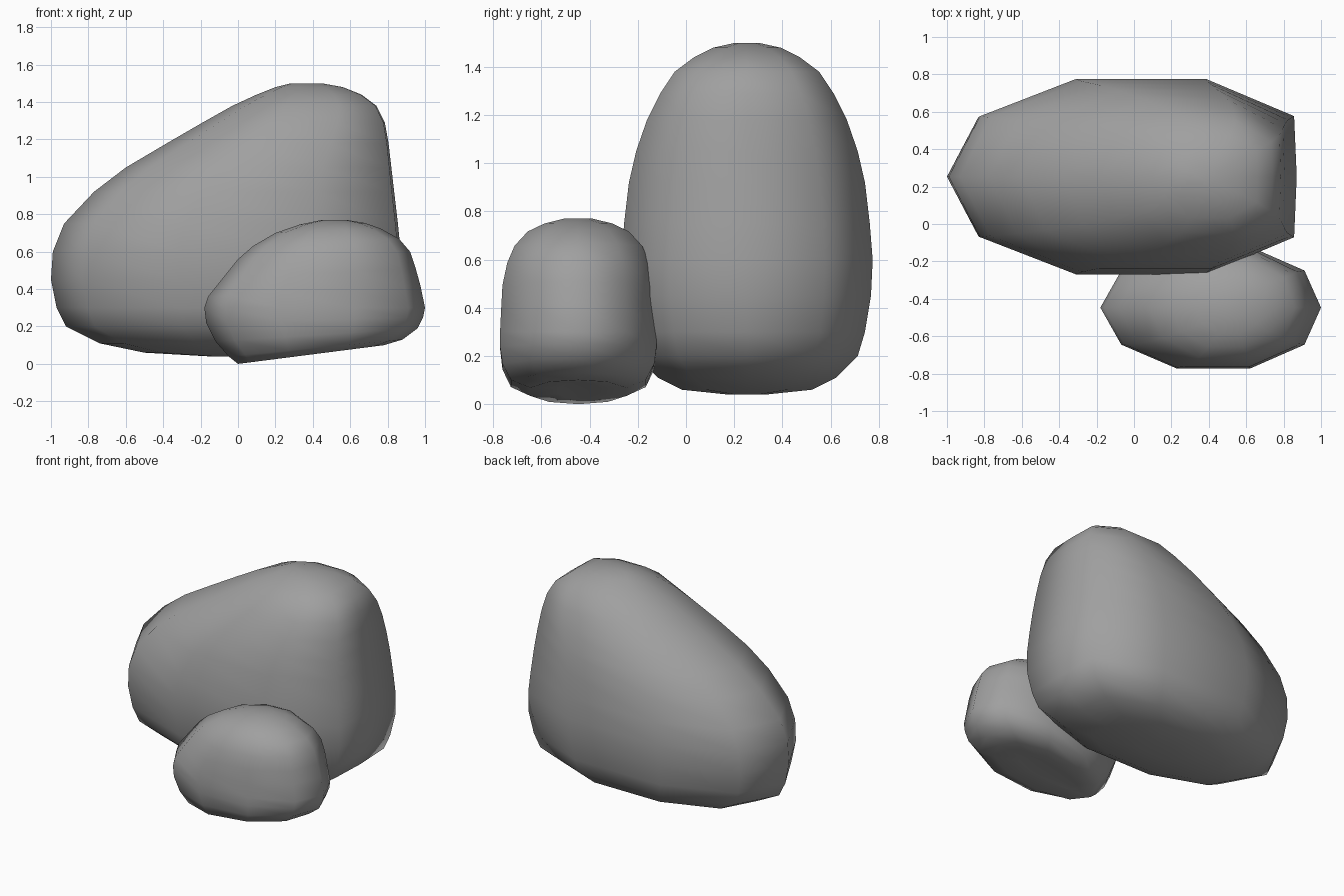
import bpy, bmesh

cube = bpy.data.objects.get("Cube")
if cube:
    bpy.data.objects.remove(cube, do_unlink=True)

stone = bpy.data.materials.new("stone_grey")
stone.use_nodes = True
grey = (0.35, 0.35, 0.35, 1)
stone.diffuse_color = grey
stone.node_tree.nodes["Principled BSDF"].inputs["Base Color"].default_value = grey


def boulder(name, y_mid, outline, rows):
    """Loft a ten-sided outline through rows of (left x, left z, right x, right z, half depth)."""
    ring = outline + [(u, -v) for u, v in reversed(outline[1:-1])]
    bm = bmesh.new()
    loops = []
    for xl, zl, xr, zr, half in rows:
        loop = []
        for u, v in ring:
            t = (u + 1) / 2
            loop.append(bm.verts.new((xl + (xr - xl) * t, y_mid + half * v, zl + (zr - zl) * t)))
        loops.append(loop)
    count = len(ring)
    for low, high in zip(loops, loops[1:]):
        for i in range(count):
            j = (i + 1) % count
            bm.faces.new((low[i], low[j], high[j], high[i]))
    bm.faces.new(loops[0])
    bm.faces.new(loops[-1])
    bmesh.ops.recalc_face_normals(bm, faces=bm.faces)
    for face in bm.faces:
        face.smooth = True
    mesh = bpy.data.meshes.new(name)
    bm.to_mesh(mesh)
    bm.free()
    mesh.materials.append(stone)
    bpy.context.collection.objects.link(bpy.data.objects.new(name, mesh))


# Tall boulder: sloping left shoulder, steep right end, level rings
tall = [(.04, -.15, .15, .08), (.06, -.5, .45, .27), (.11, -.74, .66, .37),
        (.2, -.92, .8, .46), (.3, -.97, .84, .49), (.45, -1, .87, .515),
        (.6, -.99, .87, .522), (.75, -.93, .855, .51), (.92, -.77, .835, .49),
        (1.05, -.6, .82, .46), (1.18, -.38, .805, .415), (1.29, -.19, .785, .36),
        (1.38, -.03, .74, .3), (1.44, .1, .66, .22), (1.48, .2, .56, .14),
        (1.5, .28, .45, .05)]
boulder("tall_boulder", .253,
        [(-1, 0), (-.82, .62), (-.27, 1), (.48, 1), (.985, .62), (1, 0)],
        [(xl, z, xr, z, half) for z, xl, xr, half in tall])

# Small boulder: tilted underside, rounded top
boulder("small_boulder", -.447,
        [(-1, 0), (-.81, .61), (-.31, 1), (.36, 1), (.85, .61), (1, 0)],
        [(.1, .02, .6, .09, .08), (0, 0, .78, .1, .2), (-.05, .04, .88, .13, .28),
         (-.12, .12, .96, .19, .315), (-.17, .22, .99, .25, .325), (-.18, .3, 1, .3, .325),
         (-.16, .36, .975, .42, .32), (-.08, .46, .95, .51, .315), (0, .56, .92, .6, .295),
         (.08, .63, .86, .67, .265), (.2, .7, .76, .725, .21), (.33, .745, .68, .753, .14),
         (.45, .77, .58, .77, .06)])
